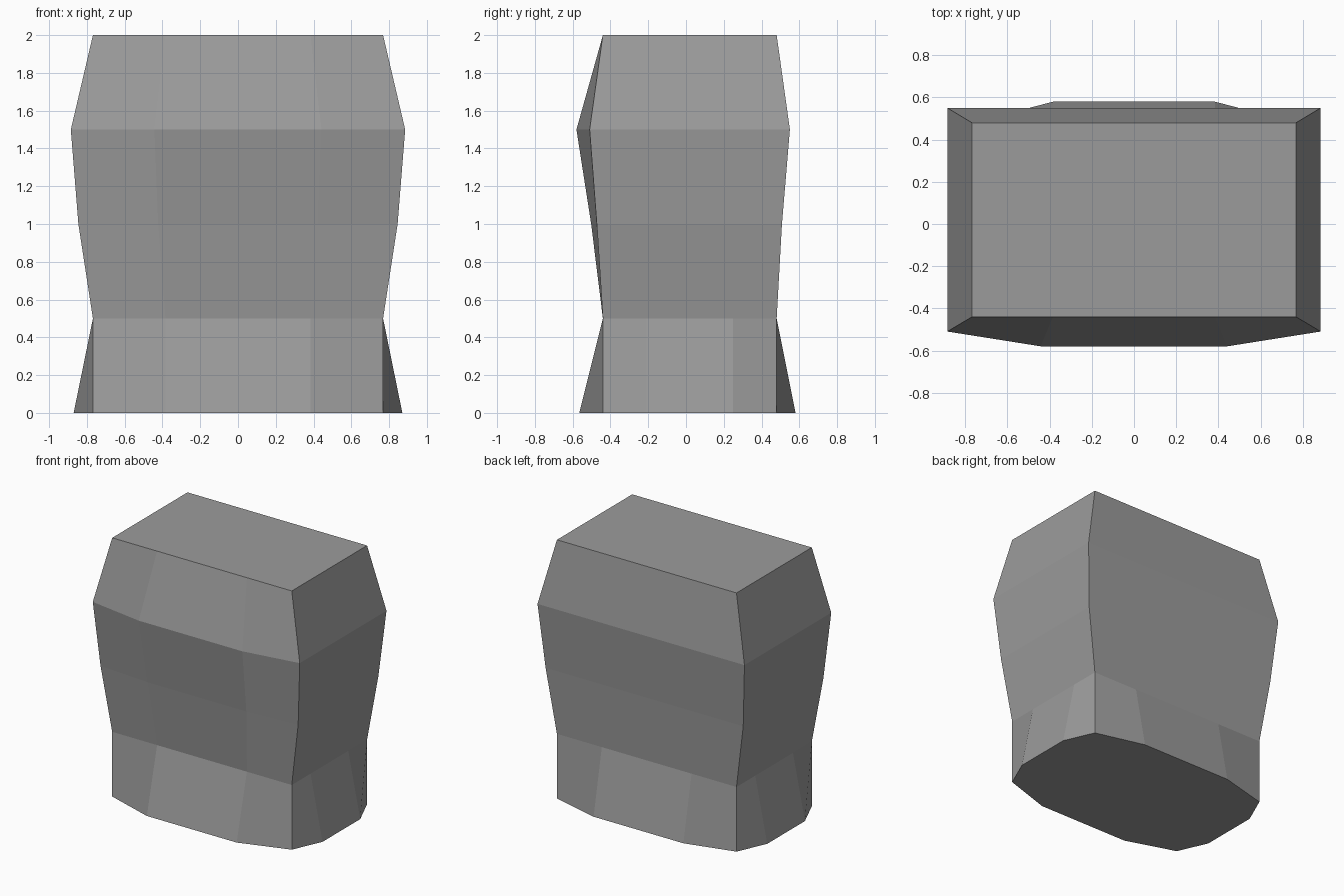
import bpy, bmesh

if "Cube" in bpy.data.objects:
    bpy.data.objects.remove(bpy.data.objects["Cube"])

# Cross-sections: z, half width, front y, back y, front bulge, back bulge, side bulge
LEVELS = [
    (0.0, 0.768, -0.44, 0.48, 0.125, 0.10, 0.102),
    (0.5, 0.768, -0.44, 0.48, 0.0, 0.0, 0.0),
    (1.0, 0.845, -0.472, 0.508, 0.03, 0.0, 0.0),
    (1.5, 0.885, -0.51, 0.55, 0.07, 0.0, 0.0),
    (2.0, 0.768, -0.44, 0.48, 0.0, 0.0, 0.0),
]


def section(z, w, f, b, bulge_f, bulge_b, bulge_s):
    """Rectangle with two quarter points per side pushed outwards."""
    q = (b - f) / 4
    x, s = w / 2, w + bulge_s
    return [(-w, f, z), (-x, f - bulge_f, z), (x, f - bulge_f, z),
            (w, f, z), (s, f + q, z), (s, b - q, z),
            (w, b, z), (x, b + bulge_b, z), (-x, b + bulge_b, z),
            (-w, b, z), (-s, b - q, z), (-s, f + q, z)]


# Torso block: loft through the sections and cap both ends
bm = bmesh.new()
rings = [[bm.verts.new(p) for p in section(*level)] for level in LEVELS]
for low, high in zip(rings, rings[1:]):
    for i in range(len(low)):
        j = (i + 1) % len(low)
        bm.faces.new((low[i], low[j], high[j], high[i]))
bm.faces.new(rings[0][::-1])
bm.faces.new(rings[-1])
bmesh.ops.recalc_face_normals(bm, faces=bm.faces)

mesh = bpy.data.meshes.new("torso")
bm.to_mesh(mesh)
bm.free()

# Dark grey surface
grey = bpy.data.materials.new("dark_grey")
grey.diffuse_color = (0.33, 0.33, 0.33, 1.0)
grey.use_nodes = True
grey.node_tree.nodes["Principled BSDF"].inputs["Base Color"].default_value = grey.diffuse_color
mesh.materials.append(grey)
bpy.context.collection.objects.link(bpy.data.objects.new("torso", mesh))
